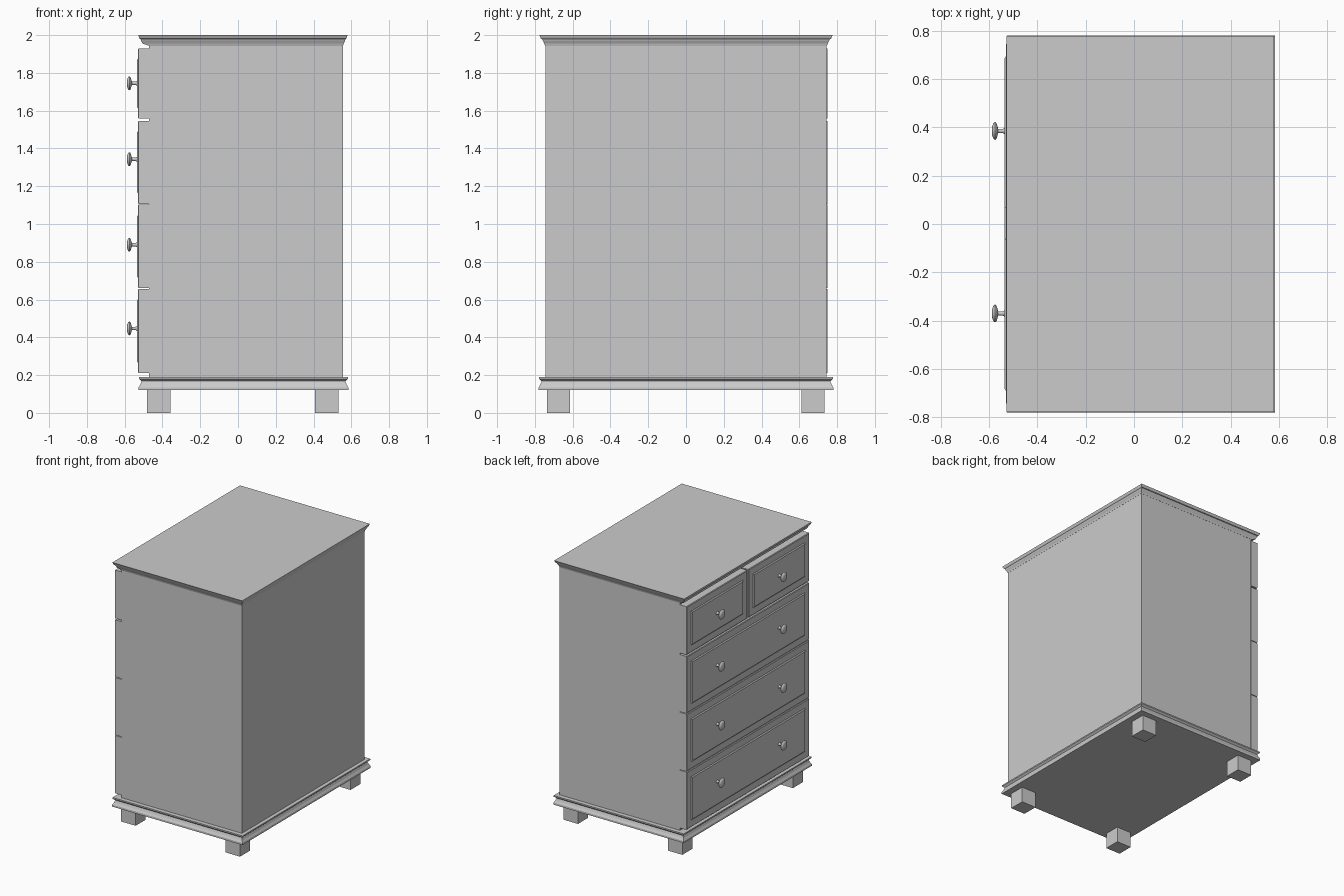
import bpy, bmesh, math

cube = bpy.data.objects.get("Cube")
if cube:
    bpy.data.objects.remove(cube, do_unlink=True)

grey = bpy.data.materials.new("plain_grey")
grey.use_nodes = True
GREY = (0.6, 0.6, 0.6, 1)
grey.diffuse_color = GREY
grey.node_tree.nodes["Principled BSDF"].inputs["Base Color"].default_value = GREY


def finish(bm, name):
    bmesh.ops.recalc_face_normals(bm, faces=bm.faces)
    mesh = bpy.data.meshes.new(name)
    bm.to_mesh(mesh)
    bm.free()
    mesh.materials.append(grey)
    obj = bpy.data.objects.new(name, mesh)
    bpy.context.collection.objects.link(obj)
    return obj


def loft(name, rings):
    """Skin closed rings of points and cap both ends."""
    bm = bmesh.new()
    loops = [[bm.verts.new(p) for p in ring] for ring in rings]
    n = len(loops[0])
    for a, b in zip(loops, loops[1:]):
        for i in range(n):
            j = (i + 1) % n
            bm.faces.new((a[i], a[j], b[j], b[i]))
    bm.faces.new(loops[0])
    bm.faces.new(loops[-1])
    return finish(bm, name)


def level(z, x0, x1, y):
    return [(x0, -y, z), (x1, -y, z), (x1, y, z), (x0, y, z)]


def panel(x, inset, y0, y1, z0, z1):
    y0, y1, z0, z1 = y0 + inset, y1 - inset, z0 + inset, z1 - inset
    return [(x, y0, z0), (x, y1, z0), (x, y1, z1), (x, y0, z1)]


def knob(name, y, z):
    # lathe profile: distance along x, radius
    profile = [(-0.525, 0.016), (-0.536, 0.013), (-0.542, 0.009), (-0.562, 0.009),
               (-0.566, 0.024), (-0.570, 0.034), (-0.575, 0.037), (-0.581, 0.033),
               (-0.586, 0.022), (-0.588, 0.008)]
    n = 24
    rings = [[(x, y + r * math.cos(2 * math.pi * i / n), z + r * math.sin(2 * math.pi * i / n))
              for i in range(n)] for x, r in profile]
    obj = loft(name, rings)
    bpy.ops.object.select_all(action="DESELECT")
    obj.select_set(True)
    bpy.context.view_layer.objects.active = obj
    bpy.ops.object.shade_smooth_by_angle(angle=math.radians(45))


# Carcass
loft("body", [level(z, -0.47, 0.555, 0.745) for z in (0.18, 1.96)])

# Moulded top
loft("top_moulding", [level(*p) for p in (
    (1.943, -0.47, 0.556, 0.746), (1.955, -0.506, 0.559, 0.750),
    (1.968, -0.512, 0.566, 0.757), (1.979, -0.516, 0.570, 0.762),
    (1.981, -0.521, 0.573, 0.768), (1.990, -0.525, 0.577, 0.772),
    (2.0, -0.527, 0.580, 0.777))])

# Moulded plinth with a cove
loft("base_moulding", [level(*p) for p in (
    (0.12, -0.526, 0.584, 0.780), (0.135, -0.526, 0.584, 0.780),
    (0.150, -0.517, 0.575, 0.771), (0.168, -0.511, 0.569, 0.764),
    (0.174, -0.518, 0.576, 0.771), (0.180, -0.525, 0.583, 0.778),
    (0.19, -0.525, 0.583, 0.778))])

# Feet
for x, depth in ((-0.42, "front"), (0.47, "back")):
    for y, side in ((-0.674, "left"), (0.672, "right")):
        loft(f"{depth}_{side}_foot", [
            [(px, py + y, z) for px, py, z in level(z, x - 0.062, x + 0.062, 0.061)]
            for z in (0, 0.122)])


# Drawers with eased edges and a raised centre panel
def drawer(name, *span):
    loft(name, [panel(x, inset, *span) for x, inset in (
        (-0.465, 0), (-0.526, 0), (-0.530, 0.005), (-0.530, 0.055),
        (-0.536, 0.063))])


for name, z0, z1, zk in (("bottom_drawer", 0.21, 0.655, 0.447),
                         ("lower_drawer", 0.66, 1.102, 0.89),
                         ("upper_drawer", 1.107, 1.546, 1.343)):
    drawer(name, -0.745, 0.748, z0, z1)
    for side, y in (("right", 0.385), ("left", -0.37)):
        knob(f"{name}_{side}_knob", y, zk)

for side, y0, y1, yk in (("left", -0.745, -0.004, -0.37), ("right", 0.010, 0.748, 0.385)):
    drawer(f"top_{side}_drawer", y0, y1, 1.558, 1.93)
    knob(f"top_{side}_knob", yk, 1.745)
